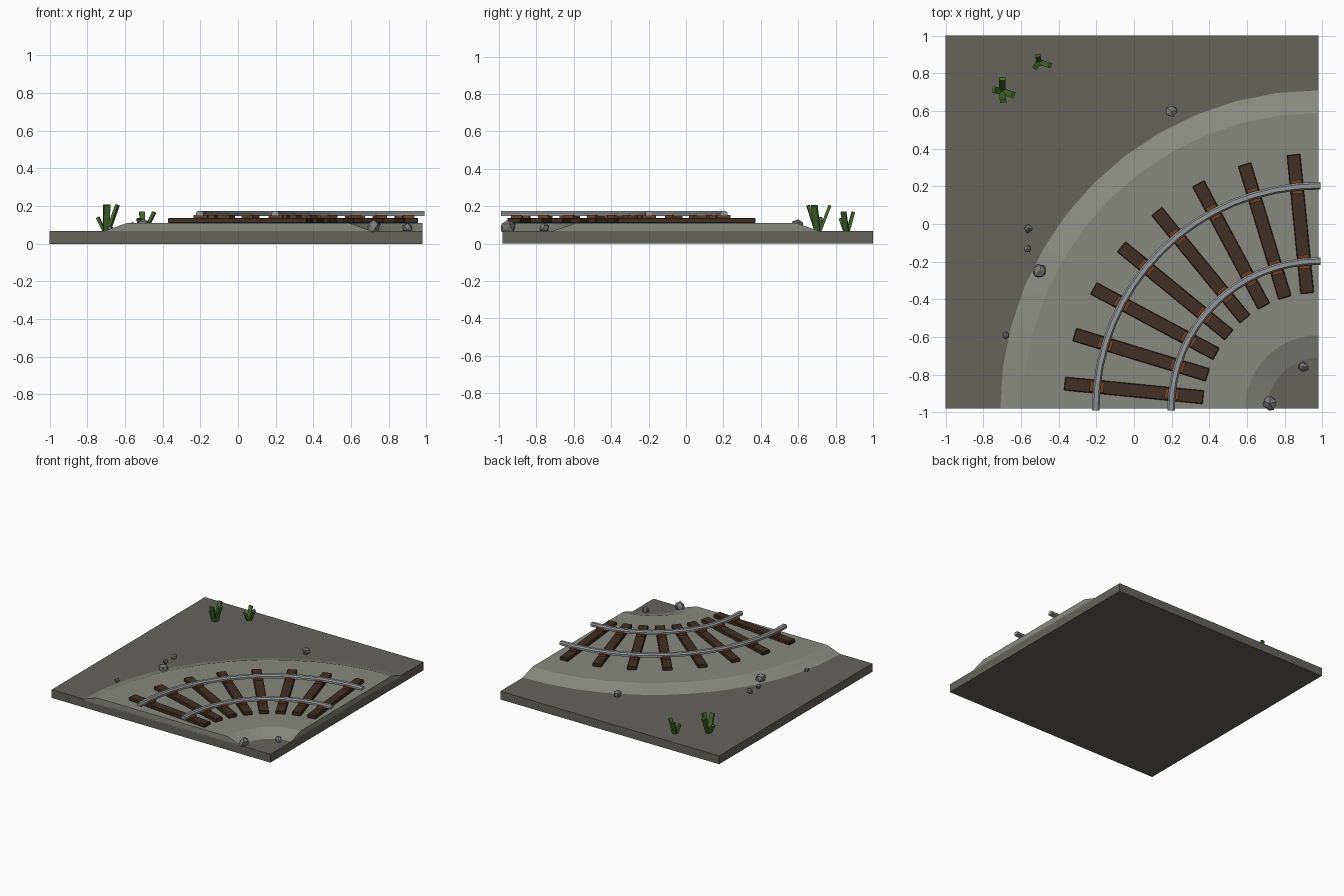
import bpy, bmesh, math, random
from mathutils import Vector, Matrix

if "Cube" in bpy.data.objects:
    bpy.data.objects.remove(bpy.data.objects["Cube"])

CX, CY = 0.98, -0.98          # centre of the curve
GROUND, BED = 0.068, 0.11     # ground and ballast heights


def material(name, rgb):
    m = bpy.data.materials.new(name)
    m.diffuse_color = (*rgb, 1)
    m.use_nodes = True
    m.node_tree.nodes["Principled BSDF"].inputs["Base Color"].default_value = m.diffuse_color
    return m


DIRT = material("dirt", (0.13, 0.125, 0.11))
GRAVEL = material("gravel", (0.25, 0.25, 0.225))
WOOD = material("wood", (0.05, 0.03, 0.02))
RUST = material("rust", (0.17, 0.055, 0.02))
STEEL = material("steel", (0.30, 0.31, 0.32))
STONE = material("stone", (0.20, 0.20, 0.20))
GREEN = material("green", (0.06, 0.14, 0.025))


def finish(name, bm, mat):
    bmesh.ops.recalc_face_normals(bm, faces=bm.faces)
    me = bpy.data.meshes.new(name)
    bm.to_mesh(me)
    bm.free()
    ob = bpy.data.objects.new(name, me)
    me.materials.append(mat)
    bpy.context.collection.objects.link(ob)
    return ob


def box(name, size, matrix, mat, bevel=0):
    bm = bmesh.new()
    bmesh.ops.create_cube(bm, size=1, matrix=matrix @ Matrix.Diagonal((*size, 1)))
    if bevel:
        bmesh.ops.bevel(bm, geom=bm.edges[:], offset=bevel, segments=1, affect='EDGES')
    return finish(name, bm, mat)


def polar(r, a, z):
    # angle 0 points to -x, 90 degrees points to +y
    return Vector((CX - r * math.cos(a), CY + r * math.sin(a), z))


def arc_sweep(name, profile, steps, mat, overrun=0):
    # sweep an (r, z) profile through the quarter turn, with straight overrun ends
    bm = bmesh.new()
    rings = []
    for i in range(steps + 1):
        a = math.pi / 2 * i / steps
        ring = [polar(r, a, z) for r, z in profile]
        if i == 0:
            ring = [p - Vector((0, overrun, 0)) for p in ring]
        if i == steps:
            ring = [p + Vector((overrun, 0, 0)) for p in ring]
        rings.append([bm.verts.new(p) for p in ring])
    n = len(profile)
    for a, b in zip(rings, rings[1:]):
        for j in range(n):
            k = (j + 1) % n
            bm.faces.new((a[j], a[k], b[k], b[j]))
    bm.faces.new(rings[0])
    bm.faces.new(rings[-1])
    return finish(name, bm, mat)


# Ground slab and ballast bed
box("ground_slab", (1.98, 1.98, GROUND),
    Matrix.Translation((-0.01, 0.01, GROUND / 2)), DIRT)
arc_sweep("ballast_bed", [(0.27, GROUND - 0.01), (0.27, GROUND), (0.39, BED),
                          (1.57, BED), (1.69, GROUND), (1.69, GROUND - 0.01)], 12, GRAVEL)

# Rails with a chamfered head
for name, r in (("outer_rail", 1.183), ("inner_rail", 0.783)):
    arc_sweep(name, [(r - .02, .147), (r + .02, .147), (r + .02, .163),
                     (r + .011, .174), (r - .011, .174), (r - .02, .163)], 16, STEEL, 0.01)

# Sleepers and rusty rail plates
for i in range(8):
    a = math.radians((i + 0.5) * 11.25)
    rot = Matrix.Rotation(-a, 4, 'Z')
    box(f"sleeper_{i}", (0.74, 0.072, 0.028),
        Matrix.Translation(polar(0.985, a, 0.124)) @ rot, WOOD, 0.004)
    for side, r in (("outer", 1.183), ("inner", 0.783)):
        box(f"{side}_plate_{i}", (0.075, 0.058, 0.016),
            Matrix.Translation(polar(r, a, 0.145)) @ rot, RUST)

# Scattered stones: x, y, z, radius
random.seed(4)
stones = [(0.20, 0.60, 0.10, 0.036), (-0.56, -0.025, 0.09, 0.025),
          (-0.565, -0.13, 0.09, 0.021), (-0.50, -0.25, 0.10, 0.042),
          (-0.68, -0.59, 0.08, 0.021), (0.90, -0.76, 0.085, 0.031),
          (0.72, -0.953, 0.085, 0.042)]
for i, (x, y, z, r) in enumerate(stones):
    bm = bmesh.new()
    bmesh.ops.create_icosphere(bm, subdivisions=1, radius=r)
    for v in bm.verts:
        v.co *= random.uniform(0.75, 1.1)
    bmesh.ops.rotate(bm, verts=bm.verts, matrix=Matrix.Rotation(i * 1.3, 3, 'Z'))
    bmesh.ops.translate(bm, verts=bm.verts, vec=(x, y, z))
    finish(f"stone_{i}", bm, STONE)


# Grass tufts: each blade is a thin leaning box from its root to its tip
def blade(name, root, tip, width):
    d = Vector(tip) - Vector(root)
    rot = d.to_track_quat('Z', 'Y').to_matrix().to_4x4()
    mid = (Vector(root) + Vector(tip)) / 2
    box(name, (width, 0.016, d.length), Matrix.Translation(mid) @ rot, GREEN)


tufts = [((-0.70, 0.705), 0.034, [(-0.70, 0.77, 0.205), (-0.695, 0.652, 0.205),
                                  (-0.745, 0.712, 0.14), (-0.64, 0.685, 0.205)]),
         ((-0.505, 0.86), 0.028, [(-0.51, 0.895, 0.17), (-0.445, 0.842, 0.168),
                                  (-0.525, 0.83, 0.135)])]
for t, ((x, y), width, tips) in enumerate(tufts):
    for b, tip in enumerate(tips):
        root = (x + (tip[0] - x) * 0.15, y + (tip[1] - y) * 0.15, GROUND - 0.005)
        blade(f"grass_{t}_{b}", root, tip, width)
